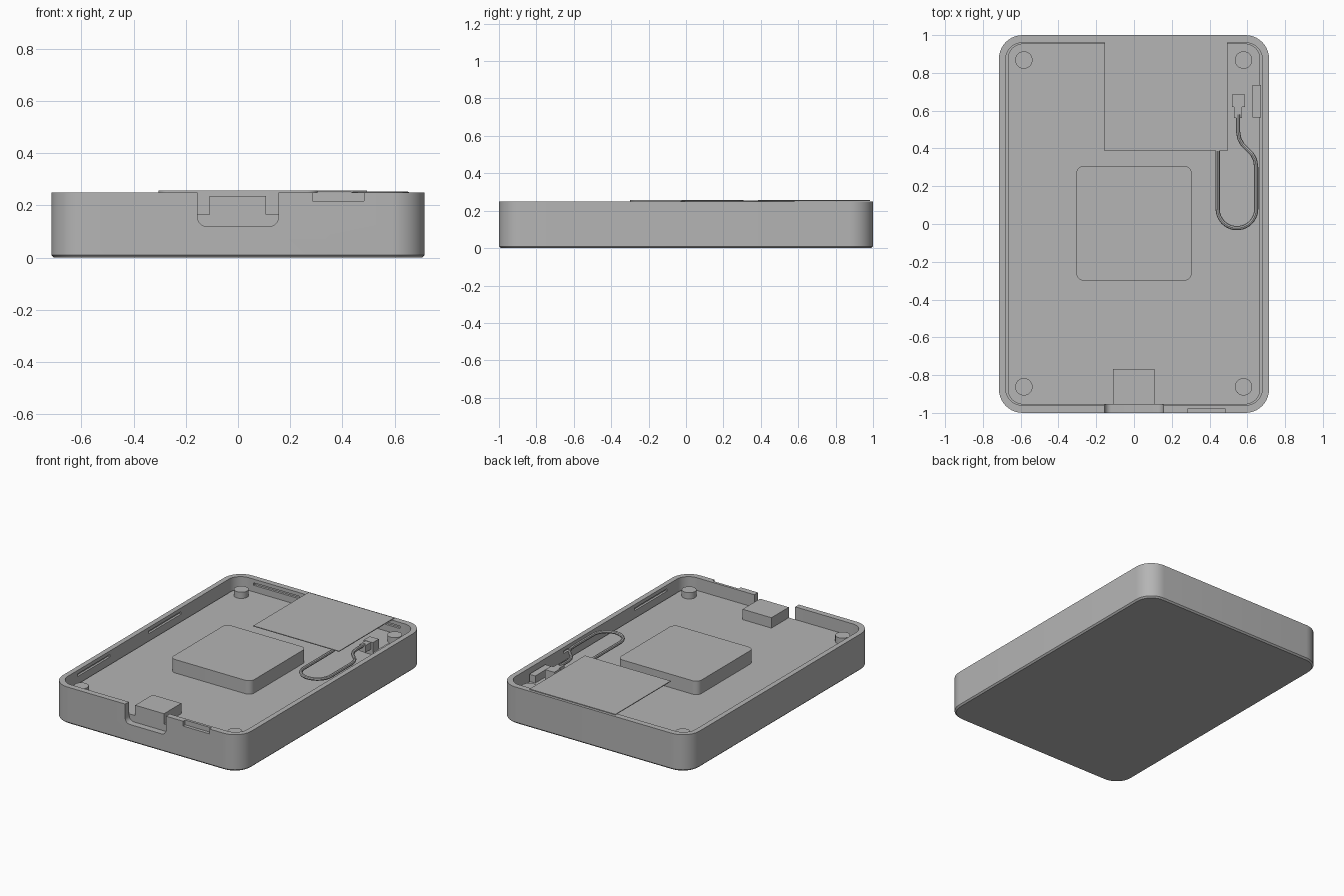
import bpy, bmesh
from math import cos, sin, pi

if "Cube" in bpy.data.objects:
    bpy.data.objects.remove(bpy.data.objects["Cube"], do_unlink=True)

grey = bpy.data.materials.new("plain_grey")
grey.use_nodes = True
colour = (0.46, 0.46, 0.46, 1)
grey.diffuse_color = colour
grey.node_tree.nodes["Principled BSDF"].inputs["Base Color"].default_value = colour


def finish(obj):
    """Give the part its colour and keep its hard edges sharp."""
    obj.data.materials.append(grey)
    bpy.ops.object.select_all(action="DESELECT")
    obj.select_set(True)
    bpy.context.view_layer.objects.active = obj
    bpy.ops.object.shade_smooth_by_angle(angle=0.6)
    return obj


def rounded(x0, x1, y0, y1, r):
    """Outline of a rectangle with rounded corners."""
    if r == 0:
        return [(x0, y0), (x1, y0), (x1, y1), (x0, y1)]
    steps = 10
    corners = [(x1 - r, y1 - r), (x0 + r, y1 - r), (x0 + r, y0 + r), (x1 - r, y0 + r)]
    return [(cx + r * cos((k + i / steps) * pi / 2), cy + r * sin((k + i / steps) * pi / 2))
            for k, (cx, cy) in enumerate(corners) for i in range(steps + 1)]


def block(name, x, y, z, r=0.0, foot=0.0):
    """Upright prism over a rounded rectangle, with an optional chamfered foot."""
    rings = [(z[0], foot), (z[0] + foot, 0), (z[1], 0)] if foot else [(z[0], 0), (z[1], 0)]
    bm = bmesh.new()
    loops = []
    for height, inset in rings:
        pts = rounded(x[0] + inset, x[1] - inset, y[0] + inset, y[1] - inset,
                      max(r - inset, 0))
        loops.append([bm.verts.new((px, py, height)) for px, py in pts])
    n = len(loops[0])
    for low, high in zip(loops, loops[1:]):
        for i in range(n):
            j = (i + 1) % n
            bm.faces.new((low[i], low[j], high[j], high[i]))
    bm.faces.new(loops[0][::-1])
    bm.faces.new(loops[-1])
    mesh = bpy.data.meshes.new(name)
    bm.to_mesh(mesh)
    bm.free()
    obj = bpy.data.objects.new(name, mesh)
    bpy.context.collection.objects.link(obj)
    return obj


def cut(target, cutter):
    """Subtract the cutter from the target, then discard the cutter."""
    mod = target.modifiers.new("cut", "BOOLEAN")
    mod.operation = "DIFFERENCE"
    mod.solver = "EXACT"
    mod.object = cutter
    bpy.context.view_layer.objects.active = target
    bpy.ops.object.modifier_apply(modifier=mod.name)
    bpy.data.objects.remove(cutter, do_unlink=True)


# Open tray with a chamfered base
RIM = 0.25
case = block("case", (-0.715, 0.715), (-1, 1), (0, RIM), 0.125, 0.01)
cut(case, block("cavity", (-0.68, 0.68), (-0.96, 0.96), (0.155, 0.4), 0.09))

# Port opening in the front wall, with rounded lower corners
opening = block("opening", (-0.155, 0.155), (0.12, 0.4), (0.955, 1.1), 0.035)
opening.rotation_euler.x = pi / 2
bpy.context.view_layer.update()
cut(case, opening)

# Shallow pry recess in the front rim
cut(case, block("pry_recess", (0.285, 0.483), (-1.1, -0.978), (0.217, 0.4)))

# Snap grooves inside the walls
GROOVE_Z = (0.208, 0.225)
for side in (-1, 1):
    wall = sorted((side * 0.67, side * 0.695))
    for y in (-0.59, 0.18):
        cut(case, block("groove", wall, (y - 0.175, y + 0.175), GROOVE_Z))
    cut(case, block("groove", (side * 0.38 - 0.175, side * 0.38 + 0.175), (0.95, 0.975), GROOVE_Z))
finish(case)

# Circuit board and the parts standing on it
TOP = 0.166
finish(block("circuit_board", (-0.668, 0.668), (-0.955, 0.955), (0.15, TOP), 0.08))
finish(block("centre_pad", (-0.305, 0.305), (-0.3, 0.308), (0.16, 0.258), 0.04))
finish(block("port_connector", (-0.11, 0.108), (-0.955, -0.767), (0.155, 0.237)))
finish(block("side_button", (0.627, 0.672), (0.563, 0.735), (0.16, 0.215)))

# Screw posts in the corners
for sx, x in (("right", -0.583), ("left", 0.58)):
    for sy, y in (("front", -0.862), ("back", 0.868)):
        bpy.ops.mesh.primitive_cylinder_add(vertices=32, radius=0.046, depth=0.05,
                                            location=(x, y, TOP + 0.018))
        post = bpy.context.object
        post.name = f"{sy}_{sx}_post"
        finish(post)

# Thin aerial sheet resting on the back rim
finish(block("aerial_sheet", (-0.155, 0.495), (0.386, 0.985), (0.252, 0.257)))

# Cable plug
finish(block("plug_body", (0.518, 0.587), (0.62, 0.685), (0.16, 0.25)))
finish(block("plug_neck", (0.53, 0.572), (0.56, 0.63), (0.2, 0.248)))

# Cable looping from the plug back to the sheet
path = [(0.551, 0.58), (0.551, 0.49), (0.558, 0.45), (0.575, 0.42), (0.6, 0.395),
        (0.625, 0.37), (0.641, 0.34), (0.647, 0.3)]
path += [(0.545 + 0.102 * cos(a), 0.08 + 0.102 * sin(a))
         for a in (-pi * i / 20 for i in range(21))]
path.append((0.443, 0.4))
curve = bpy.data.curves.new("cable", "CURVE")
curve.dimensions = "3D"
curve.bevel_depth = 0.011
curve.bevel_resolution = 2
curve.use_fill_caps = True
spline = curve.splines.new("POLY")
spline.points.add(len(path) - 1)
for point, (x, y) in zip(spline.points, path):
    point.co = (x, y, 0.243, 1)
cable = bpy.data.objects.new("cable", curve)
bpy.context.collection.objects.link(cable)
cable.select_set(True)
bpy.ops.object.select_all(action="DESELECT")
cable.select_set(True)
bpy.context.view_layer.objects.active = cable
bpy.ops.object.convert(target="MESH")
finish(bpy.context.object)
